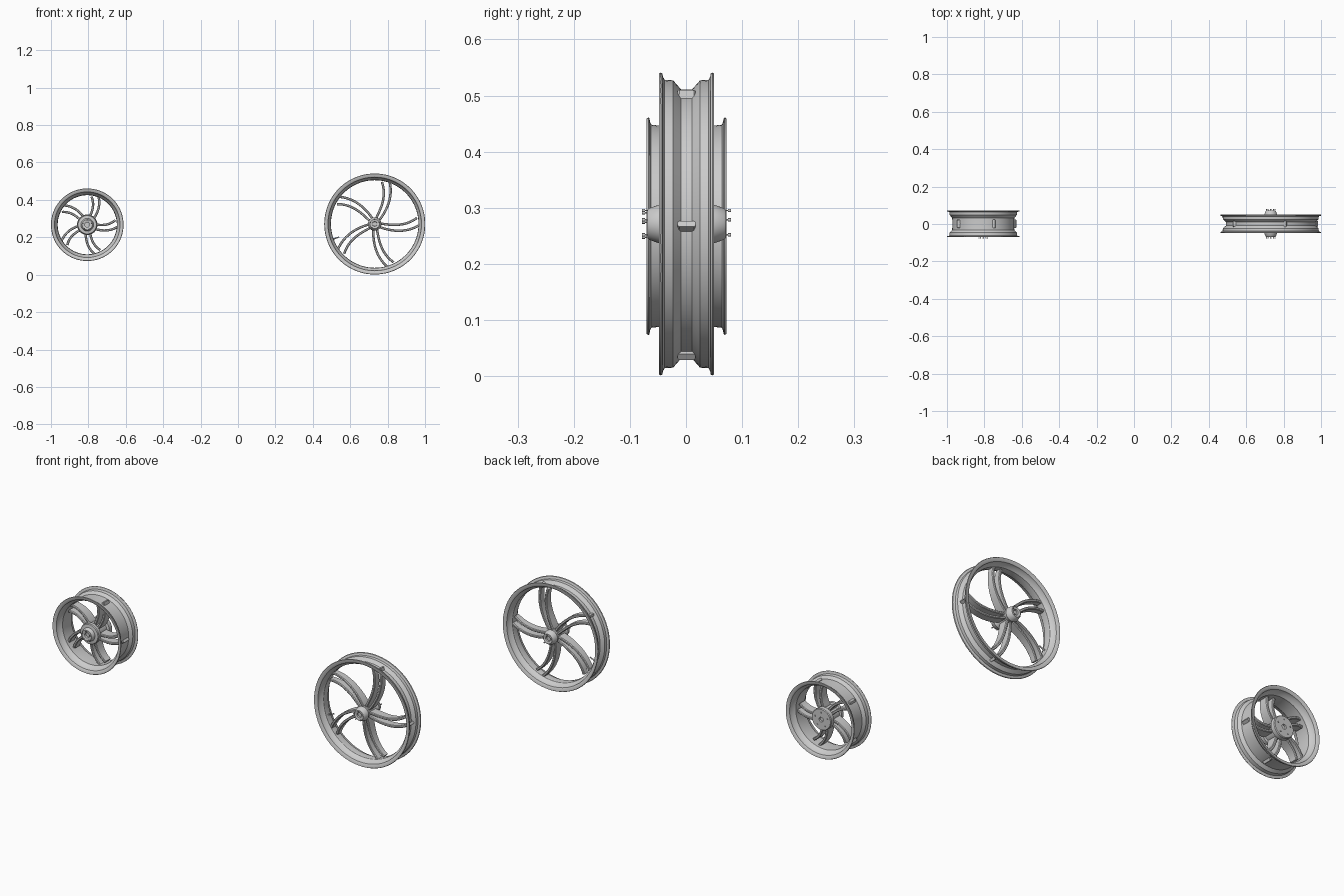
import bpy, bmesh, math
from mathutils import Vector, Matrix

cube = bpy.data.objects.get("Cube")
if cube:
    bpy.data.objects.remove(cube, do_unlink=True)

# Single cast-metal colour
metal = bpy.data.materials.new("cast_metal_grey")
metal.use_nodes = True
colour = (0.6, 0.6, 0.6, 1)
metal.diffuse_color = colour
metal.node_tree.nodes["Principled BSDF"].inputs["Base Color"].default_value = colour


def finish(name, bm, centre, angle=35):
    """Turn a bmesh into a shaded object placed at the wheel centre."""
    bmesh.ops.recalc_face_normals(bm, faces=bm.faces)
    mesh = bpy.data.meshes.new(name)
    bm.to_mesh(mesh)
    bm.free()
    mesh.materials.append(metal)
    obj = bpy.data.objects.new(name, mesh)
    obj.location = centre
    bpy.context.collection.objects.link(obj)
    bpy.ops.object.select_all(action='DESELECT')
    obj.select_set(True)
    bpy.context.view_layer.objects.active = obj
    bpy.ops.object.shade_smooth_by_angle(angle=math.radians(angle))
    return obj


def lathe(name, profile, centre, segments=96, closed=True):
    """Spin a (y, radius) profile round the wheel axle."""
    bm = bmesh.new()
    verts = [bm.verts.new((r, y, 0)) for y, r in profile]
    edges = [bm.edges.new(p) for p in zip(verts, verts[1:])]
    if closed:
        edges.append(bm.edges.new((verts[-1], verts[0])))
    bmesh.ops.spin(bm, geom=verts + edges, cent=(0, 0, 0), axis=(0, 1, 0),
                   angle=math.tau, steps=segments, use_duplicate=False)
    bmesh.ops.remove_doubles(bm, verts=bm.verts, dist=0.00001)
    return finish(name, bm, centre)


def mirrored(half):
    """Complete a half profile, listed from outer middle to inner middle."""
    return half + [(-y, r) for y, r in reversed(half) if y > 0]


def polar(radius, degrees, y=0):
    a = math.radians(degrees)
    return Vector((radius * math.cos(a), y, radius * math.sin(a)))


def strand(bm, turn, side, r0, r1, gap, width, depth, steps=14):
    """Sweep one bevelled bar of a spoke pair along its curve."""
    def middle(t):
        return polar(r0 + (r1 - r0) * t, turn + 58 + 18 * t ** 1.8)
    rings = []
    for i in range(steps + 1):
        t = i / steps
        along = (middle(t + 0.01) - middle(t - 0.01 if t > 0.01 else 0)).normalized()
        across = Vector((along.z, 0, -along.x))
        spread = gap[0] + (gap[1] - gap[0]) * math.sqrt(t)
        centre = middle(t) + across * side * spread
        w = width / 2
        d = (depth[0] + (depth[1] - depth[0]) * t) / 2
        b = width * 0.25
        section = [(w, d - b), (w - b, d), (b - w, d), (-w, d - b),
                   (-w, b - d), (b - w, -d), (w - b, -d), (w, b - d)]
        rings.append([bm.verts.new(centre + across * u + Vector((0, v, 0)))
                      for u, v in section])
    for a, b in zip(rings, rings[1:]):
        for k in range(8):
            bm.faces.new((a[k], a[k - 1], b[k - 1], b[k]))
    bm.faces.new(rings[0])
    bm.faces.new(rings[-1])


def spokes(name, centre, **shape):
    bm = bmesh.new()
    for n in range(5):
        for side in (-1, 1):
            strand(bm, 72 * n, side, **shape)
    finish(name, bm, centre)


def bolts(name, centre, radius, base, tip):
    """Ring of five thin studs with wider heads."""
    bm = bmesh.new()
    direction = math.copysign(1, tip)
    tilt = Matrix.Rotation(math.pi / 2, 4, 'X')
    for n in range(5):
        for size, a, b in ((0.0012, base, tip), (0.003, tip - direction * 0.005, tip)):
            spot = polar(radius, 72 * n + 18, (a + b) / 2)
            bmesh.ops.create_cone(bm, cap_ends=True, segments=12, radius1=size,
                                  radius2=size, depth=abs(b - a),
                                  matrix=Matrix.Translation(spot) @ tilt)
    finish(name, bm, centre)


# Large narrow wheel
big = Vector((0.731, 0.001, 0.271))
lathe("large_rim", mirrored([
    (0, .240), (.010, .240), (.024, .256), (.039, .257), (.042, .262),
    (.043, .268), (.046, .270), (.049, .268), (.048, .257), (.044, .250),
    (.030, .247), (.018, .236), (0, .234)]), big)
lathe("large_hub", mirrored([
    (.035, 0), (.060, 0), (.060, .012), (.068, .013), (.070, .016),
    (.070, .025), (.067, .028), (.050, .034), (.042, .036), (.034, .031),
    (0, .029)])[:-1] + [(-.035, 0)], big, 64, closed=False)
spokes("large_spokes", big, r0=.022, r1=.238, gap=(.007, .020),
       width=.013, depth=(.052, .032))
for side, label in ((-1, "front"), (1, "back")):
    bolts("large_" + label + "_bolts", big, .024, side * .068, side * .079)

# Valve stem on the inner side of the large rim
bm = bmesh.new()
stem_angle = 200
bmesh.ops.create_cone(
    bm, cap_ends=True, segments=12, radius1=.004, radius2=.003, depth=.036,
    matrix=Matrix.Translation(polar(.220, stem_angle))
    @ polar(-1, stem_angle).to_track_quat('Z', 'Y').to_matrix().to_4x4())
finish("valve_stem", bm, big)

# Small wide wheel
small = Vector((-0.806, 0.001, 0.267))
lathe("small_rim", mirrored([
    (0, .165), (.032, .166), (.046, .179), (.063, .181), (.065, .186),
    (.066, .192), (.068, .194), (.071, .192), (.070, .182), (.065, .175),
    (.050, .172), (.036, .160), (0, .158)]), small)
lathe("small_hub", [
    (-.058, 0), (-.058, .012), (-.068, .013), (-.070, .016), (-.070, .027),
    (-.066, .030), (-.052, .034), (-.050, .049), (-.046, .052), (-.030, .052),
    (-.026, .044), (.030, .044), (.034, .055), (.056, .055), (.060, .052),
    (.060, .012), (.052, .011), (.052, 0)], small, 64, closed=False)
spokes("small_spokes", small, r0=.036, r1=.162, gap=(.009, .018),
       width=.013, depth=(.058, .044))
bolts("small_front_bolts", small, .024, -.068, -.079)
bolts("small_back_bolts", small, .036, .058, .064)
